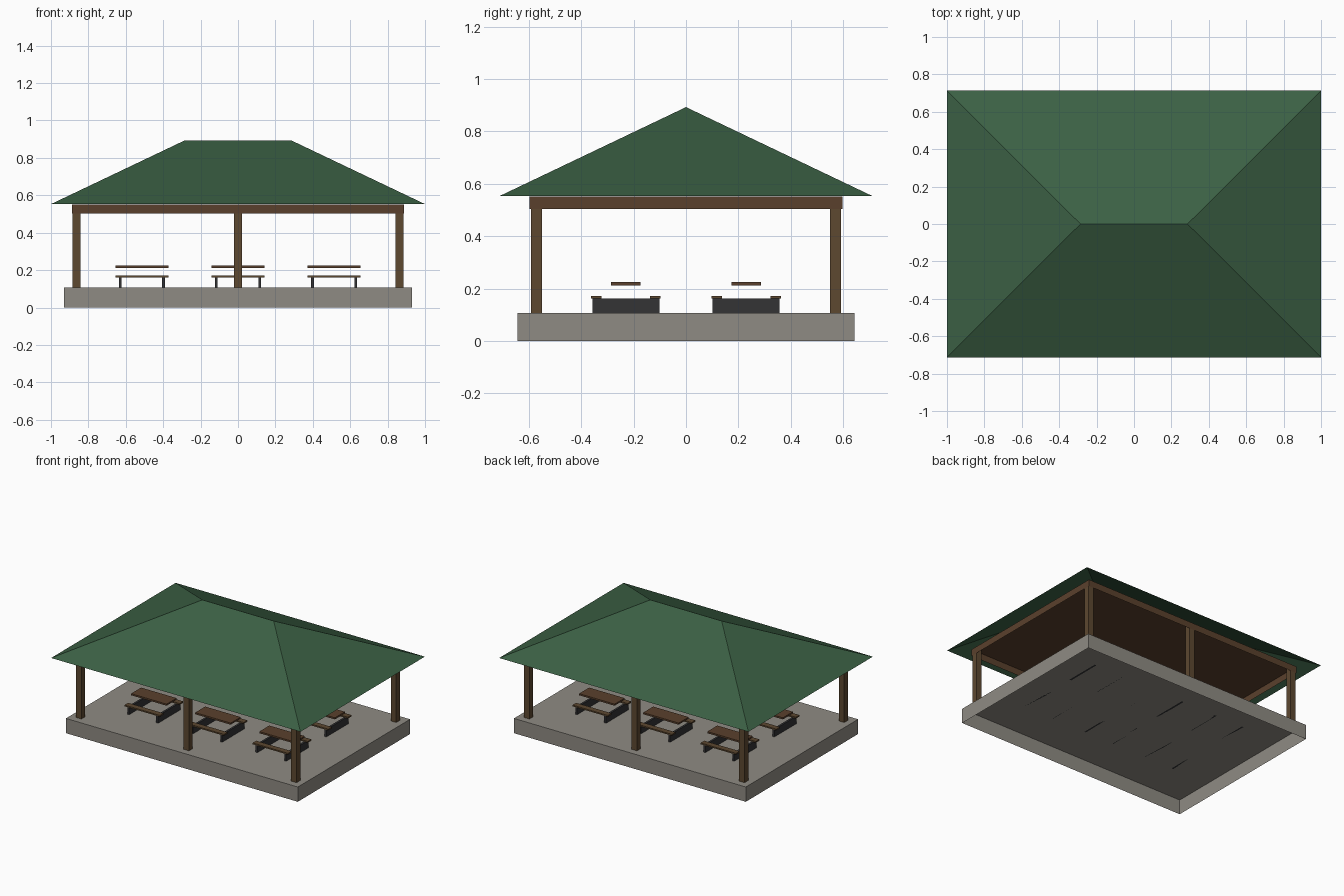
import bpy
import bmesh

cube = bpy.data.objects.get("Cube")
if cube:
    bpy.data.objects.remove(cube, do_unlink=True)


def material(name, hex_code):
    """Flat colour from an sRGB hex string, stored as linear values."""
    srgb = [int(hex_code[i:i + 2], 16) / 255 for i in (0, 2, 4)]
    colour = [((c + 0.055) / 1.055) ** 2.4 for c in srgb] + [1]
    mat = bpy.data.materials.new(name)
    mat.use_nodes = True
    mat.diffuse_color = colour
    mat.node_tree.nodes["Principled BSDF"].inputs["Base Color"].default_value = colour
    return mat


green = material("roof_green", "3b6044")
concrete = material("concrete_grey", "8f8b83")
post_wood = material("post_brown", "5d4830")
beam_wood = material("beam_brown", "5a402c")
metal = material("dark_metal", "333335")


def finish(name, bm, mat):
    mesh = bpy.data.meshes.new(name)
    bm.to_mesh(mesh)
    bm.free()
    mesh.materials.append(mat)
    obj = bpy.data.objects.new(name, mesh)
    bpy.context.collection.objects.link(obj)
    return obj


def box(name, mat, x, y, z, open_bottom=False):
    """Box between (low, high) pairs on each axis."""
    bm = bmesh.new()
    bmesh.ops.create_cube(bm, size=1)
    for v in bm.verts:
        v.co = [low + (c + 0.5) * (high - low) for c, (low, high) in zip(v.co, (x, y, z))]
    bm.normal_update()
    if open_bottom:
        under = [f for f in bm.faces if f.normal.z < -0.5]
        bmesh.ops.delete(bm, geom=under, context='FACES')
    return finish(name, bm, mat)


def around(centre, width):
    return centre - width / 2, centre + width / 2


FLOOR, BEAM, EAVE, RIDGE = 0.107, 0.503, 0.553, 0.893

# Floor slab and the beam frame with its ceiling, both hollow underneath
box("floor_slab", concrete, around(0, 1.86), around(0, 1.286), (0, FLOOR), True)
box("beam_frame", beam_wood, around(0, 1.774), around(0, 1.196), (BEAM, EAVE - 0.001), True)

# Hollow hip roof
bm = bmesh.new()
eaves = [bm.verts.new((sx, sy * 0.713, EAVE)) for sx, sy in ((-1, -1), (1, -1), (1, 1), (-1, 1))]
west, east = [bm.verts.new((x, 0, RIDGE)) for x in (-0.286, 0.286)]
a, b, c, d = eaves
for corners in ((a, b, east, west), (b, c, east), (c, d, west, east), (d, a, west)):
    bm.faces.new(corners)
finish("hip_roof", bm, green)

# Posts
for x in (-0.863, 0, 0.863):
    for y in (-0.571, 0.571):
        box("post", post_wood, around(x, 0.043), around(y, 0.043), (FLOOR, EAVE - 0.005))

# Picnic tables
for x in (-0.514, 0, 0.514):
    for y in (-0.23, 0.23):
        box("table_top", beam_wood, around(x, 0.284), around(y, 0.114), (0.212, 0.224))
        for side in (-1, 1):
            box("bench", post_wood, around(x, 0.284), around(y + side * 0.113, 0.041), (0.161, 0.171))
            box("table_leg", metal, around(x + side * 0.116, 0.015), around(y, 0.256), (FLOOR, 0.161))
